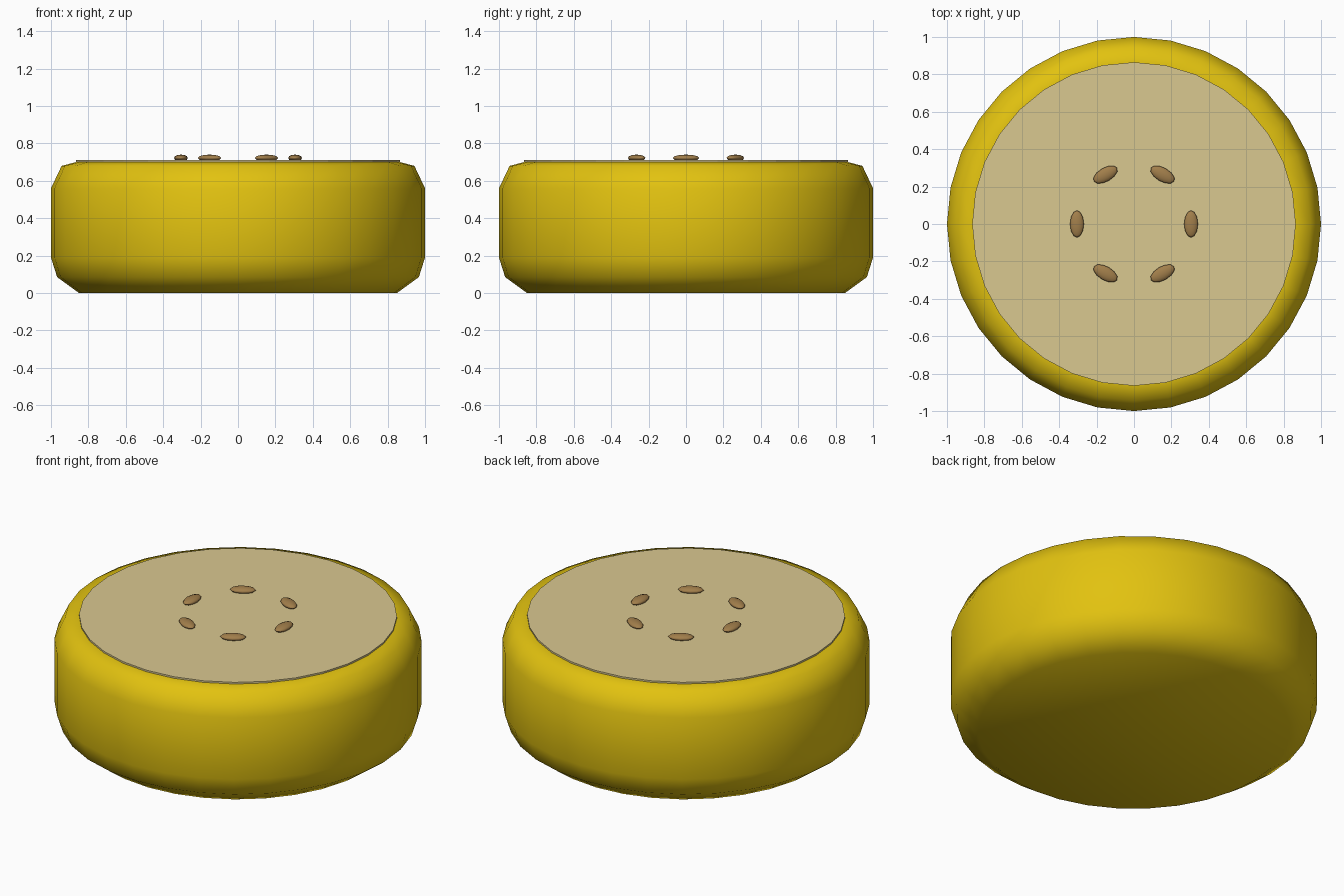
import bpy, math

if "Cube" in bpy.data.objects:
    bpy.data.objects.remove(bpy.data.objects["Cube"])

SIDES = 32


def material(name, rgb):
    m = bpy.data.materials.new(name)
    m.diffuse_color = (*rgb, 1)
    m.use_nodes = True
    m.node_tree.nodes["Principled BSDF"].inputs["Base Color"].default_value = m.diffuse_color
    return m


yellow = material("yellow rind", (0.76, 0.54, 0.005))
cream = material("cream flesh", (0.70, 0.58, 0.28))
brown = material("brown seed", (0.36, 0.21, 0.07))


def lathe(name, profile, mat):
    """Closed solid from (radius, height) rings, capped at both ends."""
    verts = [(r * math.cos(a), r * math.sin(a), z) for r, z in profile
             for a in (2 * math.pi * i / SIDES for i in range(SIDES))]
    faces = [(k * SIDES + i, k * SIDES + (i + 1) % SIDES,
              (k + 1) * SIDES + (i + 1) % SIDES, (k + 1) * SIDES + i)
             for k in range(len(profile) - 1) for i in range(SIDES)]
    top = (len(profile) - 1) * SIDES
    faces += [tuple(reversed(range(SIDES))), tuple(range(top, top + SIDES))]
    mesh = bpy.data.meshes.new(name)
    mesh.from_pydata(verts, [], faces)
    mesh.materials.append(mat)
    ob = bpy.data.objects.new(name, mesh)
    bpy.context.collection.objects.link(ob)
    return ob


# Rounded rind, smooth all over
rind = lathe("rind", [(0.85, 0), (0.967, 0.085), (1, 0.19), (1, 0.56),
                      (0.943, 0.68), (0.865, 0.70)], yellow)
rind.data.shade_smooth()

# Thin flat disc of flesh on top
lathe("flesh", [(0.865, 0.695), (0.865, 0.71)], cream)

# Ring of six seeds, long side along the ring
for i in range(6):
    a = math.radians(60 * i)
    bpy.ops.mesh.primitive_uv_sphere_add(
        segments=12, ring_count=6, radius=1,
        location=(0.305 * math.cos(a), 0.305 * math.sin(a), 0.722),
        rotation=(0, 0, a))
    seed = bpy.context.object
    seed.name = f"seed_{i + 1}"
    seed.scale = (0.037, 0.072, 0.018)
    seed.data.materials.append(brown)
    seed.data.shade_smooth()
